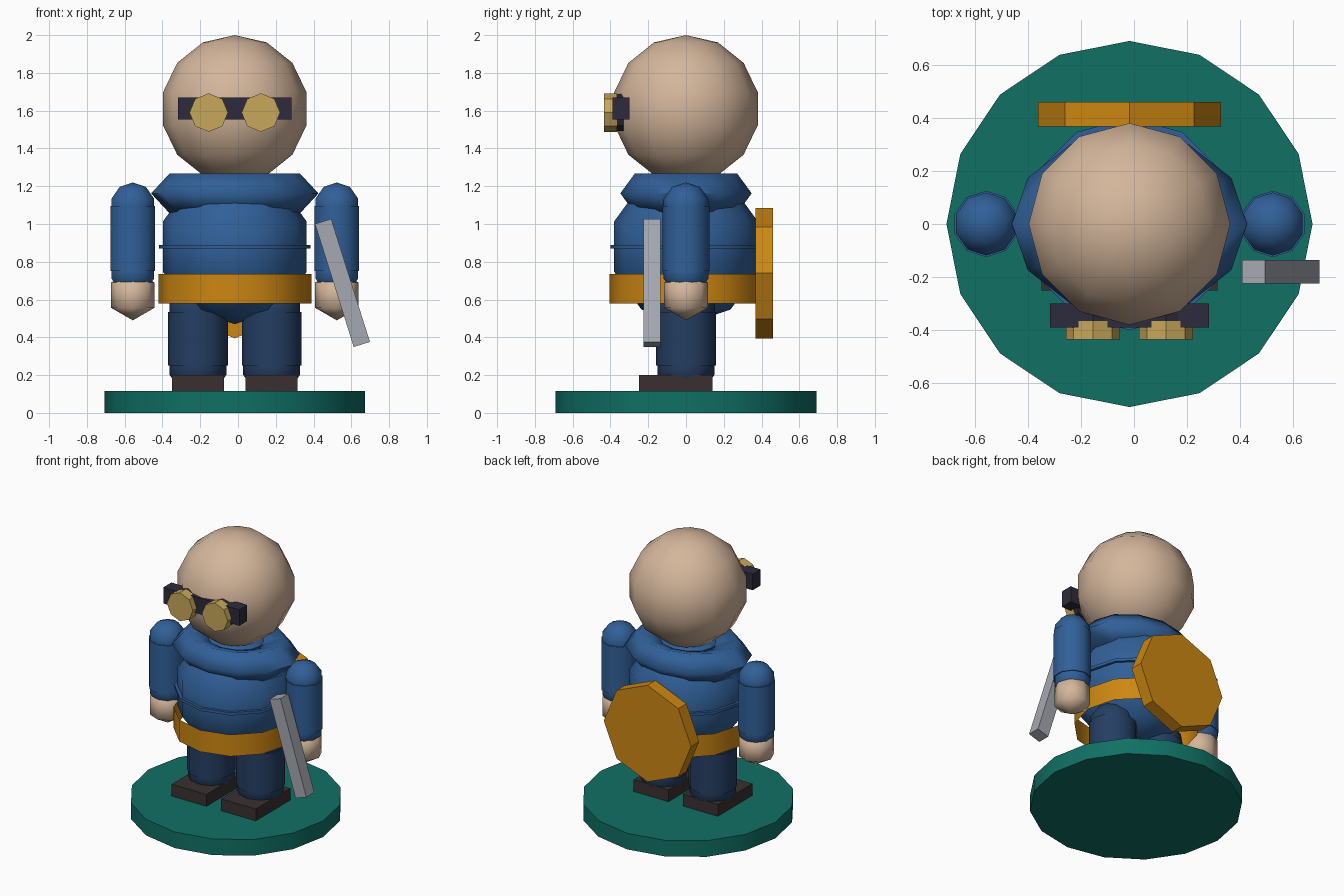
import bpy, bmesh, math
from mathutils import Matrix, Vector

cube = bpy.data.objects.get("Cube")
if cube:
    bpy.data.objects.remove(cube, do_unlink=True)

CX = -0.017  # the figure's own centre line


def material(name, r, g, b):
    m = bpy.data.materials.new(name)
    m.use_nodes = True
    m.diffuse_color = (r, g, b, 1)
    bsdf = next(n for n in m.node_tree.nodes if n.type == 'BSDF_PRINCIPLED')
    bsdf.inputs["Base Color"].default_value = (r, g, b, 1)
    bsdf.inputs["Roughness"].default_value = 0.8
    return m


SKIN = material("skin", 0.66, 0.47, 0.33)
BLUE = material("blue cloth", 0.03, 0.117, 0.314)
NAVY = material("navy trousers", 0.018, 0.048, 0.122)
ORANGE = material("orange", 0.61, 0.242, 0.006)
TEAL = material("teal base", 0.005, 0.162, 0.127)
STEEL = material("steel", 0.376, 0.392, 0.434)
DARK = material("dark strap", 0.027, 0.024, 0.045)
BOOT = material("boot brown", 0.042, 0.03, 0.03)
LENS = material("brass lens", 0.578, 0.392, 0.102)


def finish(bm, name, mat, limit=40):
    """Turn a bmesh into an object, smooth below the angle limit."""
    bmesh.ops.recalc_face_normals(bm, faces=bm.faces)
    for f in bm.faces:
        f.smooth = True
    for e in bm.edges:
        e.smooth = e.calc_face_angle(0) < math.radians(limit)
    mesh = bpy.data.meshes.new(name)
    bm.to_mesh(mesh)
    bm.free()
    mesh.materials.append(mat)
    ob = bpy.data.objects.new(name, mesh)
    bpy.context.collection.objects.link(ob)
    return ob


def add_ball(bm, x, z, r, segs, rings):
    bmesh.ops.create_uvsphere(bm, u_segments=segs, v_segments=rings, radius=r,
                              matrix=Matrix.Translation((CX + x, 0, z)))


def add_tube(bm, x, z0, z1, r, segs, caps=True):
    bmesh.ops.create_cone(bm, cap_ends=caps, segments=segs, radius1=r, radius2=r, depth=z1 - z0,
                          matrix=Matrix.Translation((CX + x, 0, (z0 + z1) / 2)))


def ball(name, mat, x, z, r, segs, rings, limit=40):
    bm = bmesh.new()
    add_ball(bm, x, z, r, segs, rings)
    return finish(bm, name, mat, limit)


def tube(name, mat, z0, z1, r, segs, caps=True):
    bm = bmesh.new()
    add_tube(bm, 0, z0, z1, r, segs, caps)
    return finish(bm, name, mat)


def capsule(name, mat, x, z0, z1, r, segs):
    """Cylinder with a ball on each end."""
    bm = bmesh.new()
    add_tube(bm, x, z0, z1, r, segs)
    add_ball(bm, x, z0, r, segs, 5)
    add_ball(bm, x, z1, r, segs, 5)
    return finish(bm, name, mat)


def disc(name, mat, x, z, r, y0, y1):
    """Eight-sided disc facing along y, with a corner on top."""
    bm = bmesh.new()
    place = Matrix.Translation((CX + x, (y0 + y1) / 2, z)) @ Matrix.Rotation(math.pi / 2, 4, 'X')
    bmesh.ops.create_cone(bm, cap_ends=True, segments=8, radius1=r, radius2=r,
                          depth=y1 - y0, matrix=place)
    return finish(bm, name, mat)


def box(name, mat, centre, size, tilt=0):
    bm = bmesh.new()
    place = Matrix.Translation(centre) @ Matrix.Rotation(tilt, 4, 'Y') @ Matrix.Diagonal((*size, 1))
    bmesh.ops.create_cube(bm, size=1, matrix=place)
    return finish(bm, name, mat)


# Base, torso and head
tube("base", TEAL, 0, 0.115, 0.69, 16)
capsule("torso", BLUE, 0, 0.87, 0.89, 0.4, 12)
tube("belt", ORANGE, 0.58, 0.735, 0.405, 12, caps=False)
ball("head", SKIN, 0, 1.61, 0.39, 12, 7)

# Collar: flattened oval ring, swept from a five-sided section
bm = bmesh.new()
ring = []
for k in range(5):
    a = math.tau * k / 5
    ring.append(bm.verts.new((0.3 + 0.143 * math.cos(a), 0, 0.112 * math.sin(a))))
edges = [bm.edges.new((ring[k], ring[k - 1])) for k in range(5)]
bmesh.ops.spin(bm, geom=ring + edges, axis=(0, 0, 1), cent=(0, 0, 0),
               angle=math.tau, steps=12, use_merge=True)
bmesh.ops.remove_doubles(bm, verts=bm.verts, dist=0.001)
bm.transform(Matrix.Translation((CX, 0, 1.162)) @ Matrix.Diagonal((1, 0.785, 1, 1)))
finish(bm, "collar", BLUE, 80)

# Limbs and lens pairs
for side, s in (("left", 1), ("right", -1)):
    capsule(side + "_arm", BLUE, s * 0.54, 0.75, 1.095, 0.125, 10)
    ball(side + "_hand", SKIN, s * 0.54, 0.623, 0.133, 8, 3, 80)
    capsule(side + "_leg", NAVY, s * 0.195, 0.25, 0.535, 0.158, 12)
    box(side + "_boot", BOOT, (CX + s * 0.195, -0.055, 0.15), (0.275, 0.39, 0.1))
    disc(side + "_lens", LENS, s * 0.138, 1.59, 0.102, -0.435, -0.365)
    disc(side + "_lens_mount", DARK, s * 0.138, 1.59, 0.098, -0.37, -0.33)

# Goggle strap, shield on the back, blade by the left hand
box("goggle_strap", DARK, (CX, -0.345, 1.612), (0.6, 0.09, 0.115))
disc("shield", ORANGE, 0, 0.74, 0.345, 0.368, 0.46)
box("blade", STEEL, (0.553, -0.18, 0.688), (0.09, 0.09, 0.683), -0.305)
